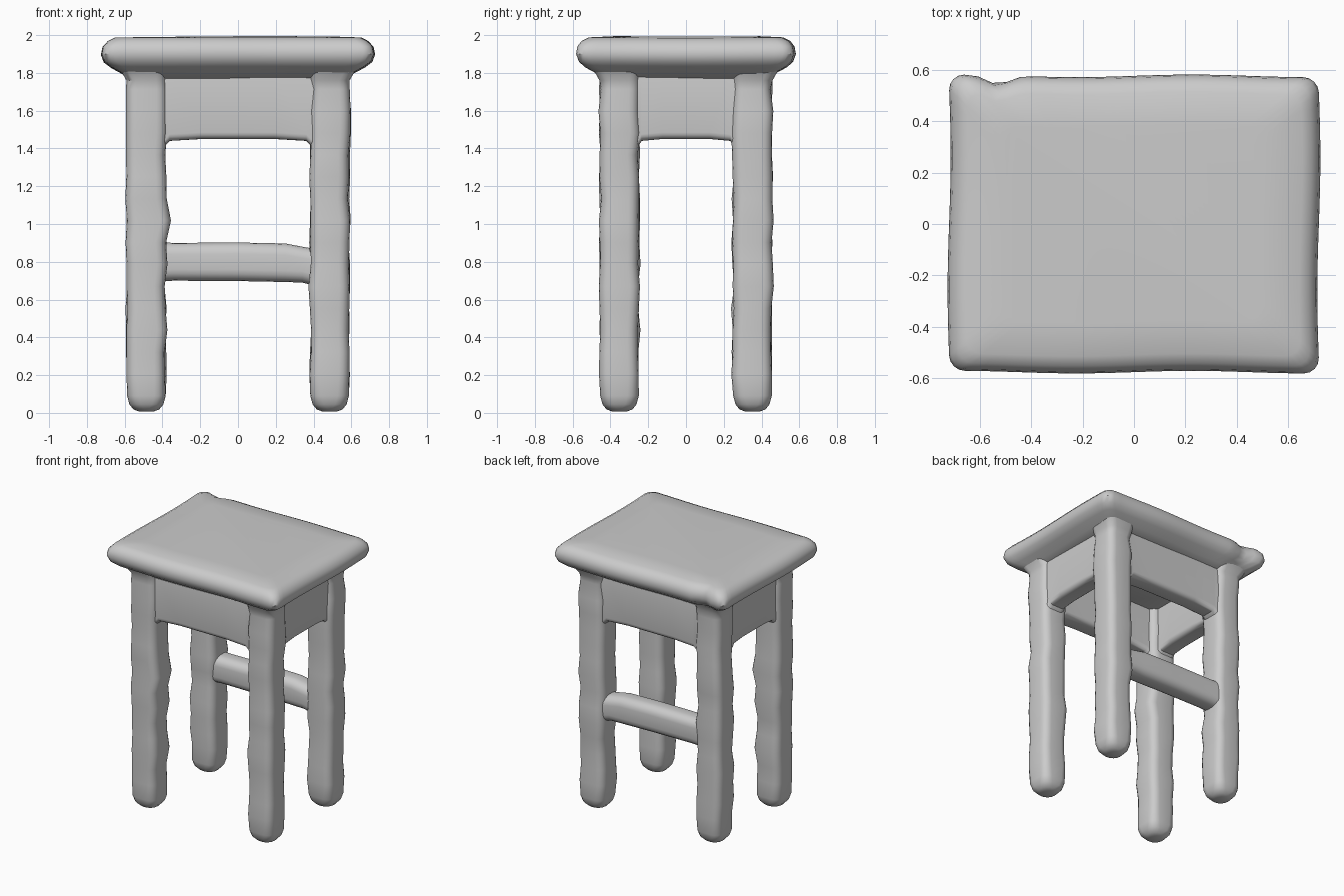
import bpy, bmesh, math, random

if "Cube" in bpy.data.objects:
    bpy.data.objects.remove(bpy.data.objects["Cube"])

random.seed(4)


def rounded_loop(cx, cy, hx, hy, r, seg=4, div=1):
    """Rounded rectangle outline, with each straight edge split into div pieces."""
    r = min(r, hx * 0.98, hy * 0.98)
    pts = []
    for k, (sx, sy) in enumerate(((1, 1), (-1, 1), (-1, -1), (1, -1))):
        for i in range(seg + 1):
            a = math.pi / 2 * (k + i / seg)
            pts.append((cx + sx * (hx - r) + r * math.cos(a),
                        cy + sy * (hy - r) + r * math.sin(a), i == seg))
    out = []
    for i, (x, y, last) in enumerate(pts):
        nx, ny, _ = pts[(i + 1) % len(pts)]
        n = div if last else 1
        out += [(x + (nx - x) * j / n, y + (ny - y) * j / n) for j in range(n)]
    return out


def loft(name, rings, axis='z', div=1, shape=None):
    """Skin rings of (position, centre a, centre b, half a, half b, corner radius)."""
    place = {'z': lambda a, b, c: (a, b, c),
             'x': lambda a, b, c: (c, a, b),
             'y': lambda a, b, c: (a, c, b)}[axis]
    bm = bmesh.new()
    loops = [[bm.verts.new(place(a, b, c)) for a, b in rounded_loop(*rest, div=div)]
             for c, *rest in rings]
    n = len(loops[0])
    for lo, hi in zip(loops, loops[1:]):
        for i in range(n):
            j = (i + 1) % n
            bm.faces.new((lo[i], lo[j], hi[j], hi[i]))
    bm.faces.new(loops[0])
    bm.faces.new(loops[-1])
    if shape:
        for v in bm.verts:
            shape(v.co)
    bmesh.ops.recalc_face_normals(bm, faces=bm.faces)
    mesh = bpy.data.meshes.new(name)
    bm.to_mesh(mesh)
    bm.free()
    mesh.shade_smooth()
    mesh.set_sharp_from_angle(angle=math.radians(40))
    obj = bpy.data.objects.new(name, mesh)
    bpy.context.collection.objects.link(obj)
    return obj


# Seat: pillowy slab with a wavy rim and a nick near the back left corner
def seat_shape(co):
    co.z += 0.006 * math.sin(4 * co.x + 1) * math.cos(3 * co.y)
    co.x += 0.006 * math.sin(6 * co.y)
    co.y += 0.005 * math.sin(7 * co.x)
    if co.y > 0.4:
        co.y -= 0.035 * math.exp(-((co.x + 0.53) / 0.06) ** 2)


seat_profile = [(1.77, 0.56, 0.43), (1.80, 0.61, 0.475), (1.83, 0.665, 0.53),
                (1.86, 0.705, 0.562), (1.90, 0.72, 0.577), (1.94, 0.712, 0.57),
                (1.97, 0.685, 0.547), (1.988, 0.65, 0.51), (1.992, 0.50, 0.38)]
loft("seat", [(z, 0, 0, hx, hy, 0.06) for z, hx, hy in seat_profile],
     div=24, shape=seat_shape)

# Legs: rounded square posts with blunt feet and a slight hand-made wobble
foot = [(0.008, 0.04), (0.018, 0.068), (0.045, 0.09), (0.09, 0.102)]
for row, sy in (("front", -1), ("back", 1)):
    for side, sx in (("left", -1), ("right", 1)):
        cx, cy = sx * 0.485, sy * 0.352
        rings = [(z, cx, cy, h, h, 0.06) for z, h in foot]
        for k in range(1, 15):
            z = 0.09 + k * 0.116
            h = 0.104 + random.uniform(-0.005, 0.005)
            rings.append((z, cx + random.uniform(-0.005, 0.005),
                          cy + random.uniform(-0.005, 0.005), h, h, 0.055))
        rings.append((1.76, cx, cy, 0.106, 0.106, 0.055))
        rings.append((1.82, cx + sx * 0.02, cy + sy * 0.02, 0.12, 0.12, 0.055))

        # Knot on the inner face of the front left leg
        def knot(co, lumpy=(sx < 0 and sy < 0)):
            if lumpy and co.x > -0.46:
                co.x += 0.025 * math.exp(-((co.z - 1.04) / 0.07) ** 2)

        loft(f"{row}_{side}_leg", rings, shape=knot)


# Aprons: boards under the seat, deepening into the legs at each end
def apron_rings(centre, half_length, half_thick):
    rings = []
    for t, drop in ((-1.2, 0.07), (-1, 0.035), (-0.94, 0.01), (-0.5, 0), (0, 0),
                    (0.5, 0), (0.94, 0.01), (1, 0.035), (1.2, 0.07)):
        low = 1.45 - drop
        rings.append((t * half_length, centre, (low + 1.84) / 2,
                      half_thick, (1.84 - low) / 2, 0.035))
    return rings


for name, s in (("front", -1), ("back", 1)):
    loft(f"{name}_apron", apron_rings(s * 0.36, 0.385, 0.072), 'x')
for name, s in (("left", -1), ("right", 1)):
    loft(f"{name}_apron", apron_rings(s * 0.495, 0.25, 0.072), 'y')

# Single rounded stretcher between the back legs
loft("back_stretcher",
     [(-0.46, 0.352, 0.80, 0.085, 0.105, 0.06), (-0.34, 0.352, 0.80, 0.082, 0.10, 0.06),
      (0, 0.352, 0.80, 0.082, 0.102, 0.06), (0.25, 0.352, 0.795, 0.082, 0.102, 0.06),
      (0.34, 0.352, 0.785, 0.08, 0.095, 0.06), (0.46, 0.352, 0.76, 0.082, 0.10, 0.06)], 'x')
